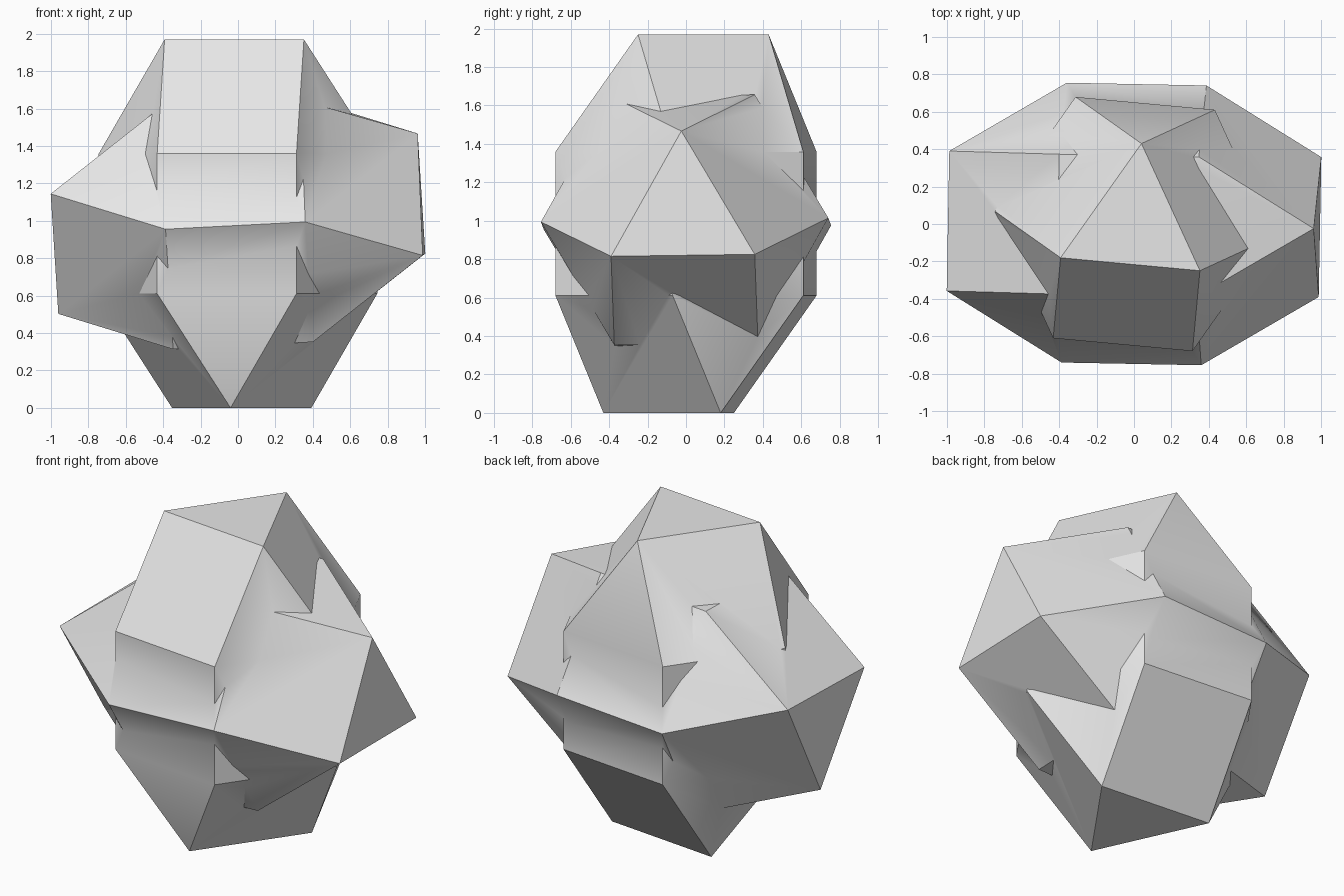
import bpy, bmesh
from math import sqrt, pi, radians
from mathutils import Matrix, Vector

if "Cube" in bpy.data.objects:
    bpy.data.objects.remove(bpy.data.objects["Cube"], do_unlink=True)

EDGE = 0.748                                  # every edge has the same length
RING_Z = EDGE / 2                             # hexagonal belt half height
CAP_Z = RING_Z + EDGE * sqrt(2 / 3)           # triangular end caps
CENTRE = Vector((0, 0, CAP_Z))

grey = bpy.data.materials.new("light_grey")
grey.use_nodes = True
grey.diffuse_color = (0.8, 0.8, 0.8, 1)
grey.node_tree.nodes["Principled BSDF"].inputs["Base Color"].default_value = (0.8, 0.8, 0.8, 1)


def ring(sides, radius, z, start):
    """Points of a regular polygon lying at height z."""
    spoke = Vector((radius, 0, 0))
    return [Matrix.Rotation(start + 2 * pi * i / sides, 3, 'Z') @ spoke + Vector((0, 0, z))
            for i in range(sides)]


def faceted_body(name, rotation):
    """Hexagonal prism with a triangular cupola on each end, twisted half a turn."""
    points = (ring(3, EDGE / sqrt(3), CAP_Z, 0) + ring(6, EDGE, RING_Z, pi / 6)
              + ring(6, EDGE, -RING_Z, pi / 6) + ring(3, EDGE / sqrt(3), -CAP_Z, pi))
    bm = bmesh.new()
    for p in points:
        bm.verts.new(rotation @ p + CENTRE)
    bmesh.ops.convex_hull(bm, input=bm.verts)
    bmesh.ops.dissolve_limit(bm, angle_limit=radians(2), verts=bm.verts, edges=bm.edges)
    bmesh.ops.recalc_face_normals(bm, faces=bm.faces)
    mesh = bpy.data.meshes.new(name)
    bm.to_mesh(mesh)
    bm.free()
    mesh.materials.append(grey)
    obj = bpy.data.objects.new(name, mesh)
    bpy.context.collection.objects.link(obj)
    return obj


# Upright body, turned about the vertical
upright = faceted_body("crossed_polyhedra", Matrix.Rotation(radians(84.7), 3, 'Z'))

# Sideways body, its long axis almost along x
axis = Vector((0.984, -0.019, 0.051)).normalized()
up = Vector((0, -0.0135, 1))
up = (up - axis * up.dot(axis)).normalized()
sideways = faceted_body("sideways_body", Matrix((up, axis.cross(up), axis)).transposed())
sideways.hide_render = True

# Join both bodies into one skin
union = upright.modifiers.new("union", 'BOOLEAN')
union.operation = 'UNION'
union.solver = 'EXACT'
union.object = sideways
bpy.ops.object.select_all(action='DESELECT')
upright.select_set(True)
bpy.context.view_layer.objects.active = upright
bpy.ops.object.modifier_apply(modifier=union.name)
bpy.data.objects.remove(sideways, do_unlink=True)

# Soften only the shallow creases
bpy.ops.object.shade_smooth_by_angle(angle=radians(33))
